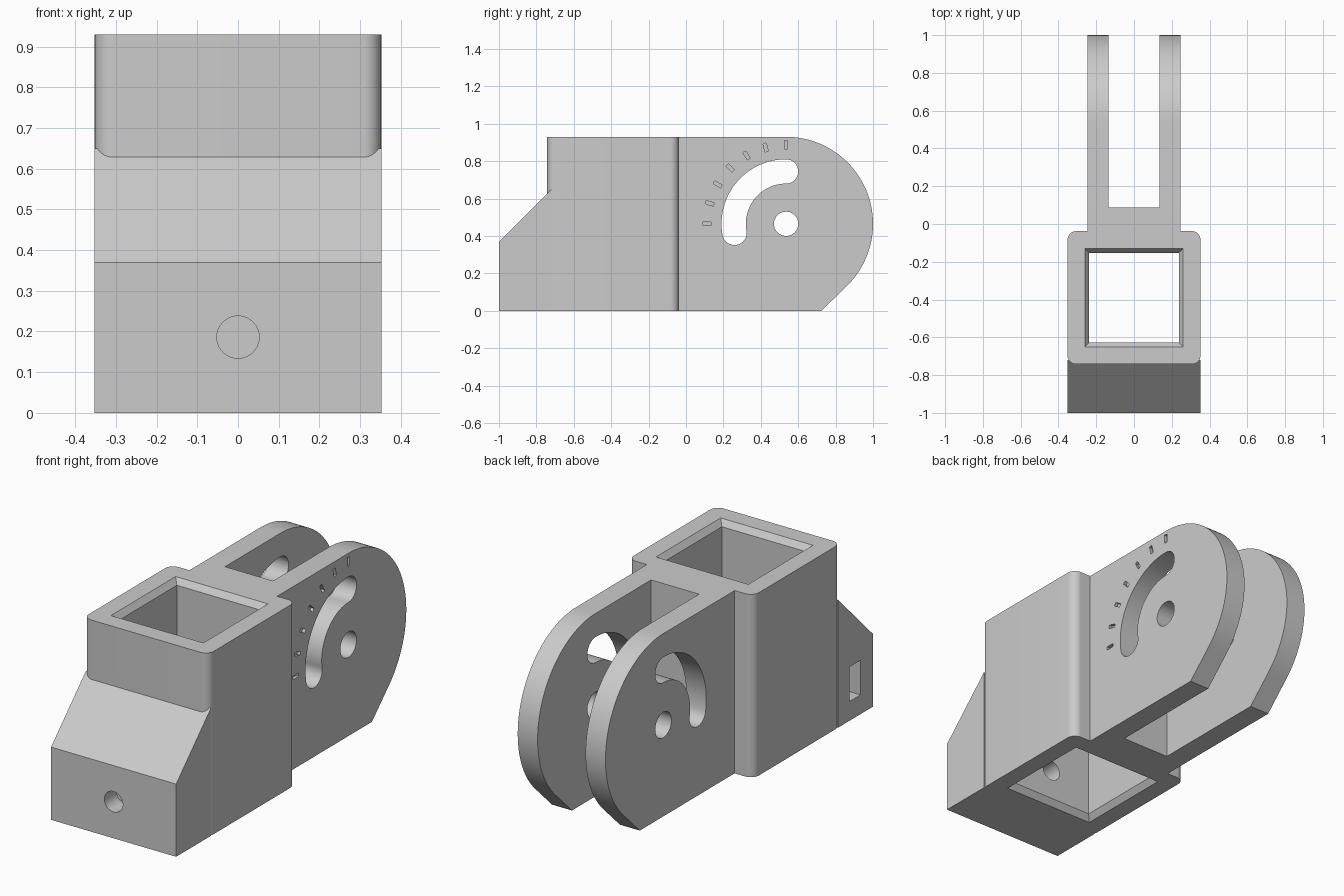
import bpy, bmesh
from math import sin, cos, radians
from mathutils import Vector

if "Cube" in bpy.data.objects:
    bpy.data.objects.remove(bpy.data.objects["Cube"])

grey = bpy.data.materials.new("plain_grey")
grey.use_nodes = True
grey.diffuse_color = (0.6, 0.6, 0.6, 1)
grey.node_tree.nodes["Principled BSDF"].inputs["Base Color"].default_value = (0.6, 0.6, 0.6, 1)


def finish(name, bm):
    bmesh.ops.recalc_face_normals(bm, faces=bm.faces)
    mesh = bpy.data.meshes.new(name)
    bm.to_mesh(mesh)
    bm.free()
    mesh.materials.append(grey)
    obj = bpy.data.objects.new(name, mesh)
    bpy.context.collection.objects.link(obj)
    return obj


def add_prism(bm, pts, axis, lo, hi):
    """Extrude a 2D outline along one axis."""
    def place(p, d):
        return {"X": (d, p[0], p[1]), "Y": (p[0], d, p[1]), "Z": (p[0], p[1], d)}[axis]
    face = bm.faces.new([bm.verts.new(place(p, lo)) for p in pts])
    ext = bmesh.ops.extrude_face_region(bm, geom=[face])["geom"]
    shift = Vector(place((0, 0), hi - lo))
    bmesh.ops.translate(bm, vec=shift, verts=[v for v in ext if isinstance(v, bmesh.types.BMVert)])


def prism(name, pts, axis, lo, hi):
    bm = bmesh.new()
    add_prism(bm, pts, axis, lo, hi)
    return finish(name, bm)


def arc(cx, cy, r, a0, a1, n):
    angles = [radians(a0 + (a1 - a0) * i / n) for i in range(n + 1)]
    return [(cx + r * cos(a), cy + r * sin(a)) for a in angles]


def circle(cx, cy, r, n=40):
    return arc(cx, cy, r, 0, 360, n)[:-1]


def rect(x0, x1, y0, y1):
    return [(x0, y0), (x1, y0), (x1, y1), (x0, y1)]


def cut(obj, cutters):
    bpy.context.view_layer.objects.active = obj
    for c in cutters:
        mod = obj.modifiers.new("cut", "BOOLEAN")
        mod.operation, mod.solver, mod.object = "DIFFERENCE", "EXACT", c
        bpy.ops.object.modifier_apply(modifier=mod.name)


H = 0.93            # overall height
PY, PZ = 0.535, 0.465   # pivot centre
HALF = 0.352        # half width of the socket
MID = -0.39         # socket centre in y

# Socket with rounded vertical corners
r = 0.045
y0, y1 = -0.742, -0.038
corners = [(HALF - r, y1 - r, 0), (r - HALF, y1 - r, 90),
           (r - HALF, y0 + r, 180), (HALF - r, y0 + r, 270)]
outline = [p for cx, cy, a in corners for p in arc(cx, cy, r, a, a + 90, 10)]
socket = prism("square_socket", outline, "Z", 0, H)

# Square bore, flared at both ends
bm = bmesh.new()
inner, outer, flare = 0.237, 0.26, 0.03
rings = []
for z, h in ((-0.1, outer), (0, outer), (flare, inner),
             (H - flare, inner), (H, outer), (H + 0.1, outer)):
    rings.append([bm.verts.new((x, y, z)) for x, y in rect(-h, h, MID - h, MID + h)])
bm.faces.new(rings[0])
bm.faces.new(rings[-1])
for a, b in zip(rings, rings[1:]):
    for i in range(4):
        j = (i + 1) % 4
        bm.faces.new((a[i], a[j], b[j], b[i]))
bore = finish("bore_cutter", bm)

# Sloped clamp block with screw hole and nut pocket
block = prism("clamp_block", [(-1, 0), (-0.72, 0), (-0.72, 0.65), (-1, 0.37)], "X", -HALF, HALF)
screw = prism("screw_cutter", circle(0, 0.186, 0.052), "Y", -1.1, -0.5)
pocket = prism("nut_cutter", rect(-0.9, -0.813, 0.098, 0.274), "X", -0.5, 0.09)

# Fork: two rounded arms joined by a web
profile = [(y1, 0)] + [(PY + 0.189, 0)] + arc(PY, PZ, PZ, -45, 90, 48) + [(y1, H)]
fork = prism("fork", profile, "X", -0.247, 0.247)
gap = prism("gap_cutter", rect(-0.135, 0.135, 0.088, 1.2), "Z", -0.1, H + 0.1)
pivot = prism("pivot_cutter", circle(PY, PZ, 0.065), "X", -0.5, 0.5)

# Curved adjustment slot with round ends
mid_r, w, end = 0.28, 0.065, 190
ea = radians(end)
slot_pts = (arc(PY, PZ, mid_r + w, 90, end, 40)
            + arc(PY + mid_r * cos(ea), PZ + mid_r * sin(ea), w, end, end + 180, 16)[1:]
            + arc(PY, PZ, mid_r - w, end, 90, 40)[1:]
            + arc(PY, PZ + mid_r, w, -90, 90, 16)[1:-1])
slot = prism("slot_cutter", slot_pts, "X", -0.5, 0.5)

# Engraved angle marks on the left arm
bm = bmesh.new()
for i in range(7):
    a = radians(90 + 15 * i)
    c, s = cos(a), sin(a)
    pts = [(PY + u * c - v * s, PZ + u * s + v * c) for u, v in rect(0.4, 0.445, -0.009, 0.009)]
    add_prism(bm, pts, "X", 0.23, 0.3)
marks = finish("mark_cutter", bm)

cut(socket, [bore, screw])
cut(block, [screw, pocket])
cut(fork, [gap, pivot, slot, marks])
for c in (bore, screw, pocket, gap, pivot, slot, marks):
    bpy.data.objects.remove(c)

# Smooth the curved walls, keep edges crisp
for obj in (socket, block, fork):
    bpy.ops.object.select_all(action="DESELECT")
    obj.select_set(True)
    bpy.context.view_layer.objects.active = obj
    bpy.ops.object.shade_smooth_by_angle(angle=radians(30))
